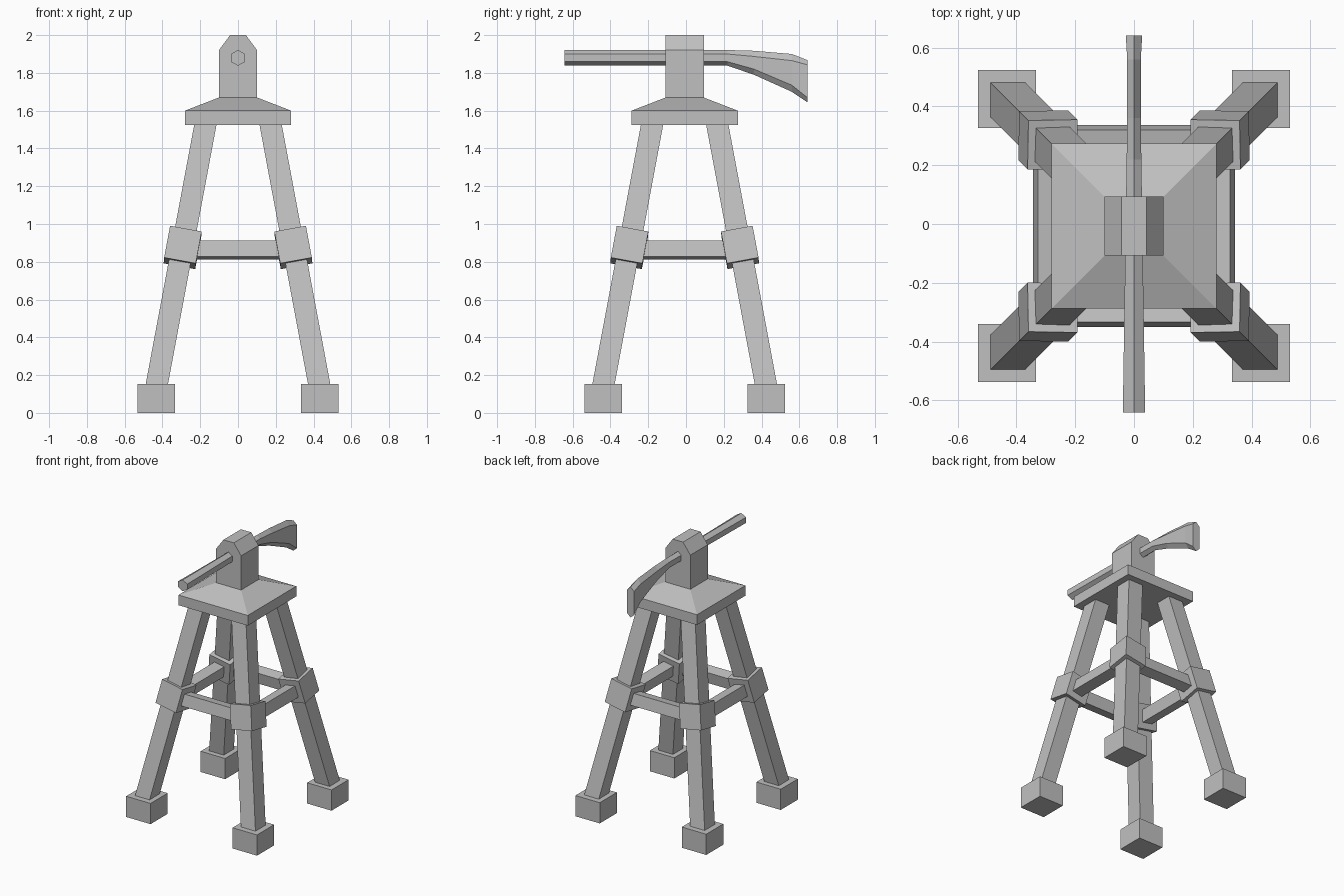
import bpy, bmesh
from mathutils import Matrix, Vector

cube = bpy.data.objects.get("Cube")
if cube:
    bpy.data.objects.remove(cube, do_unlink=True)

OFF = Vector((0, -0.007, 0))  # the tower sits slightly forward of centre

grey = bpy.data.materials.new("plain grey")
grey.use_nodes = True
grey.diffuse_color = (0.53, 0.53, 0.53, 1)
grey.node_tree.nodes["Principled BSDF"].inputs["Base Color"].default_value = (0.53, 0.53, 0.53, 1)


def finish(name, bm, shift=OFF):
    bmesh.ops.recalc_face_normals(bm, faces=bm.faces)
    mesh = bpy.data.meshes.new(name)
    bm.to_mesh(mesh)
    bm.free()
    mesh.materials.append(grey)
    obj = bpy.data.objects.new(name, mesh)
    obj.location = shift
    bpy.context.collection.objects.link(obj)


def loft(name, rings, shift=OFF):
    """Skin a list of equal-length vertex rings and cap both ends."""
    bm = bmesh.new()
    rows = [[bm.verts.new(p) for p in ring] for ring in rings]
    n = len(rows[0])
    for a, b in zip(rows, rows[1:]):
        for i in range(n):
            j = (i + 1) % n
            bm.faces.new((a[i], a[j], b[j], b[i]))
    bm.faces.new(rows[0])
    bm.faces.new(rows[-1])
    finish(name, bm, shift)


def rect(cx, cy, z, hx, hy):
    return [(cx + sx * hx, cy + sy * hy, z)
            for sx, sy in ((-1, -1), (1, -1), (1, 1), (-1, 1))]


def box(name, centre, size, rotation):
    bm = bmesh.new()
    bmesh.ops.create_cube(bm, size=1, matrix=Matrix.Translation(centre)
                          @ rotation.to_4x4() @ Matrix.Diagonal((*size, 1)))
    finish(name, bm)


# Four legs, each with a foot block and a tilted collar
FOOT, TOP = 0.432, 0.17
for sy, depth in ((-1, "front"), (1, "back")):
    for sx, side in ((-1, "right"), (1, "left")):
        tag = f"{depth}_{side}"
        loft("foot_" + tag, [rect(sx * FOOT, sy * FOOT, z, 0.099, 0.099) for z in (0, 0.152)])
        loft("leg_" + tag, [rect(sx * c, sy * c, z, 0.059, 0.059)
                            for c, z in ((FOOT, 0.14), (TOP, 1.54))])
        lean = Vector((sx * (TOP - FOOT), sy * (TOP - FOOT), 1.4))
        tilt = Vector((0, 0, 1)).rotation_difference(lean).to_matrix()
        box("collar_" + tag, (sx * 0.293, sy * 0.293, 0.876), (0.17, 0.17, 0.174), tilt)

# Four cross bars, leaning with the legs
for i, tag in enumerate(("front", "left", "back", "right")):
    turn = Matrix.Rotation(i * 1.5708, 3, 'Z')
    lean = Matrix.Rotation(-0.186, 3, 'X')
    box("cross_bar_" + tag, turn @ Vector((0, -0.296, 0.862)), (0.54, 0.08, 0.086), turn @ lean)

# Platform slab with a sloped roof, and the post with a chamfered top
loft("platform", [rect(0, 0, z, h, h) for z, h in ((1.525, 0.281), (1.6, 0.281), (1.67, 0.1))])
loft("post", [rect(0, 0, z, h, 0.101) for z, h in ((1.66, 0.101), (1.92, 0.101), (2.0, 0.042))])


# Hexagonal shaft that flares into a curved tail
def hexagon(y, half_width, top, bottom, bevel):
    return [(0, y, top), (half_width, y, top - bevel), (half_width, y, bottom + bevel),
            (0, y, bottom), (-half_width, y, bottom + bevel), (-half_width, y, top - bevel)]


stations = [(-0.642, 0.038, 1.921, 1.838, 0.021),
            (0.22, 0.025, 1.921, 1.838, 0.021),
            (0.36, 0.023, 1.917, 1.79, 0.03),
            (0.56, 0.023, 1.9, 1.70, 0.035),
            (0.642, 0.028, 1.868, 1.645, 0.025)]
loft("shaft_and_tail", [hexagon(*s) for s in stations], Vector())
